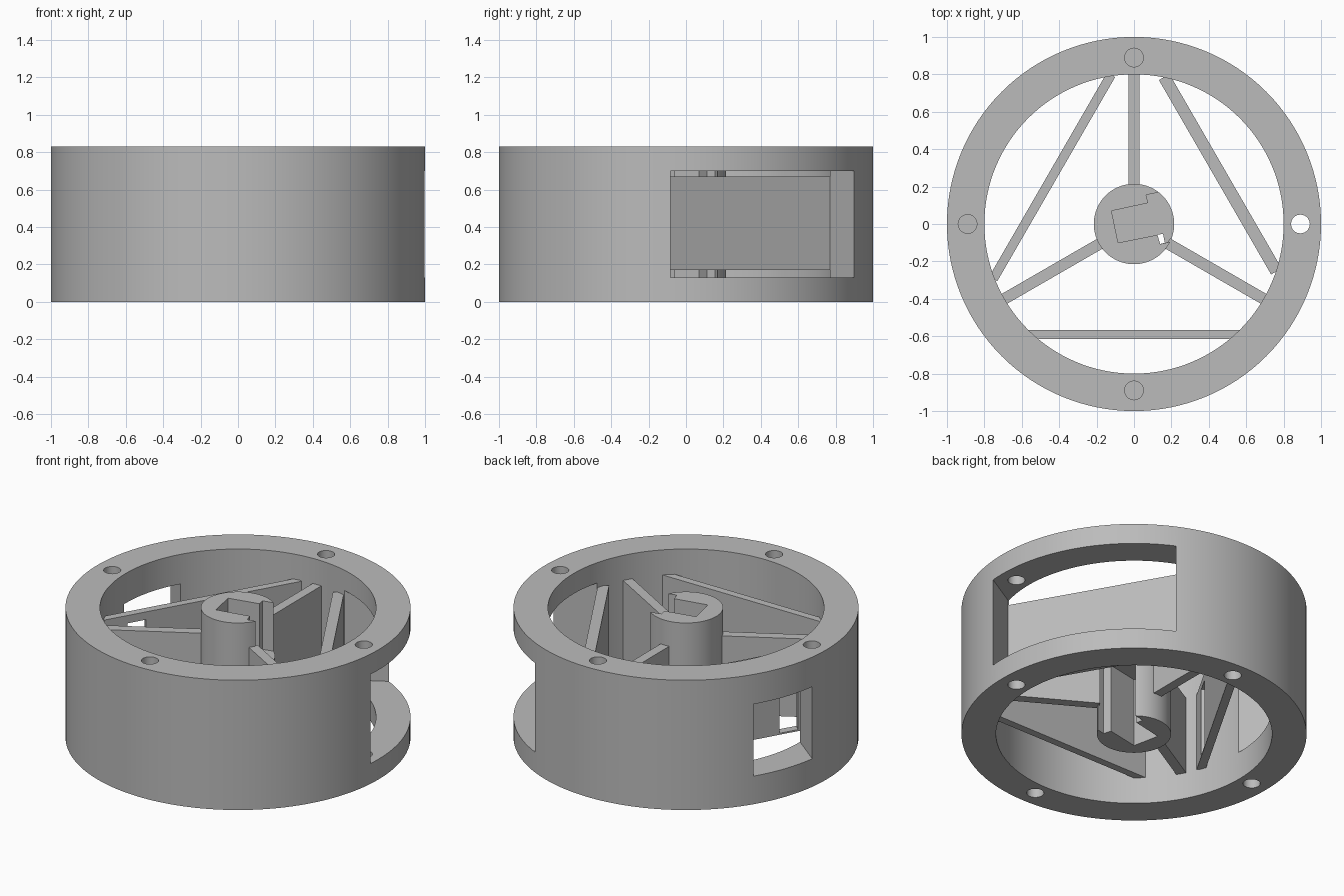
import bpy, bmesh, math
from mathutils import Matrix, Vector

if "Cube" in bpy.data.objects:
    bpy.data.objects.remove(bpy.data.objects["Cube"])

H = 0.83
grey = bpy.data.materials.new("grey plastic")
grey.diffuse_color = (0.5, 0.5, 0.5, 1)
grey.use_nodes = True
grey.node_tree.nodes["Principled BSDF"].inputs["Base Color"].default_value = grey.diffuse_color


def finish(name, bm):
    bmesh.ops.recalc_face_normals(bm, faces=bm.faces)
    me = bpy.data.meshes.new(name)
    bm.to_mesh(me)
    bm.free()
    me.materials.append(grey)
    ob = bpy.data.objects.new(name, me)
    bpy.context.collection.objects.link(ob)
    return ob


def prism(name, pts, z0, z1):
    """Extrude a flat outline from z0 to z1."""
    bm = bmesh.new()
    face = bm.faces.new([bm.verts.new((x, y, z0)) for x, y in pts])
    geo = bmesh.ops.extrude_face_region(bm, geom=[face])["geom"]
    top = [v for v in geo if isinstance(v, bmesh.types.BMVert)]
    bmesh.ops.translate(bm, verts=top, vec=(0, 0, z1 - z0))
    return finish(name, bm)


def disc(name, r, z0, z1, x=0, y=0, n=128):
    return prism(name, [(x + r * math.cos(2 * math.pi * i / n),
                         y + r * math.sin(2 * math.pi * i / n)) for i in range(n)], z0, z1)


def bar(name, deg, a0, a1, n0, n1, z0, z1):
    """Box along direction deg from a0 to a1, and n0 to n1 across it."""
    c, s = math.cos(math.radians(deg)), math.sin(math.radians(deg))
    return prism(name, [(a * c - n * s, a * s + n * c)
                        for a, n in ((a0, n0), (a1, n0), (a1, n1), (a0, n1))], z0, z1)


def cut(ob, cutter):
    mod = ob.modifiers.new("cut", "BOOLEAN")
    mod.operation, mod.solver, mod.object = "DIFFERENCE", "EXACT", cutter
    bpy.context.view_layer.objects.active = ob
    bpy.ops.object.modifier_apply(modifier=mod.name)
    bpy.data.objects.remove(cutter, do_unlink=True)


def smooth(ob):
    bpy.ops.object.select_all(action="DESELECT")
    ob.select_set(True)
    bpy.context.view_layer.objects.active = ob
    bpy.ops.object.shade_smooth_by_angle(angle=math.radians(30))


# outer ring with a wide window, a small slanted window and screw holes
ring = disc("outer_ring", 1, 0, H)
cut(ring, disc("bore", 0.8, -0.1, H + 0.1))
cut(ring, bar("wide_window", 30, 0.568, 1.2, -0.57, 0.56, 0.13, 0.70))
cut(ring, bar("small_window", -38, -1.2, -0.58, -0.50, -0.105, 0.18, 0.64))
for x, y in ((0.89, 0), (-0.89, 0), (0, 0.89), (0, -0.89)):
    for z0, z1 in ((-0.1, 0.16), (H - 0.16, H + 0.1)):
        cut(ring, disc("screw_hole", 0.05, z0, z1, x, y, 32))
smooth(ring)

# hub with a T-shaped pocket above and below a middle web
hub = disc("hub", 0.215, 0, H, n=64)
pocket = [(-0.12, 0.07), (0.075, 0.112), (0.065, 0.155), (0.25, 0.195),
          (0.30, -0.072), (0.14, -0.107), (0.125, -0.058), (-0.085, -0.10)]
gap = [(0.125, -0.058), (0.155, -0.052), (0.165, -0.10), (0.14, -0.107)]
cut(hub, prism("top_pocket", pocket, 0.52, H + 0.1))
cut(hub, prism("bottom_pocket", pocket, -0.1, 0.44))
cut(hub, prism("web_gap", gap, 0.4, 0.6))
smooth(hub)

# radial spokes
for i, deg in enumerate((90, 210, 330)):
    bar(f"spoke_{i + 1}", deg, 0.205, 0.81, -0.03, 0.03, 0.17, 0.67)

# chord braces forming a triangle
bar("right_brace", 30, 0.50, 0.565, -0.60, 0.60, 0.17, 0.67)
left = bar("left_brace", 150, 0.48, 0.53, -0.63, 0.63, 0.17, 0.67)
cut(left, bar("cable_slot", -45, -0.9, -0.2, -0.59, -0.477, 0.18, 0.62))
bar("front_brace", 270, 0.567, 0.615, -0.575, 0.575, 0.17, 0.67)
